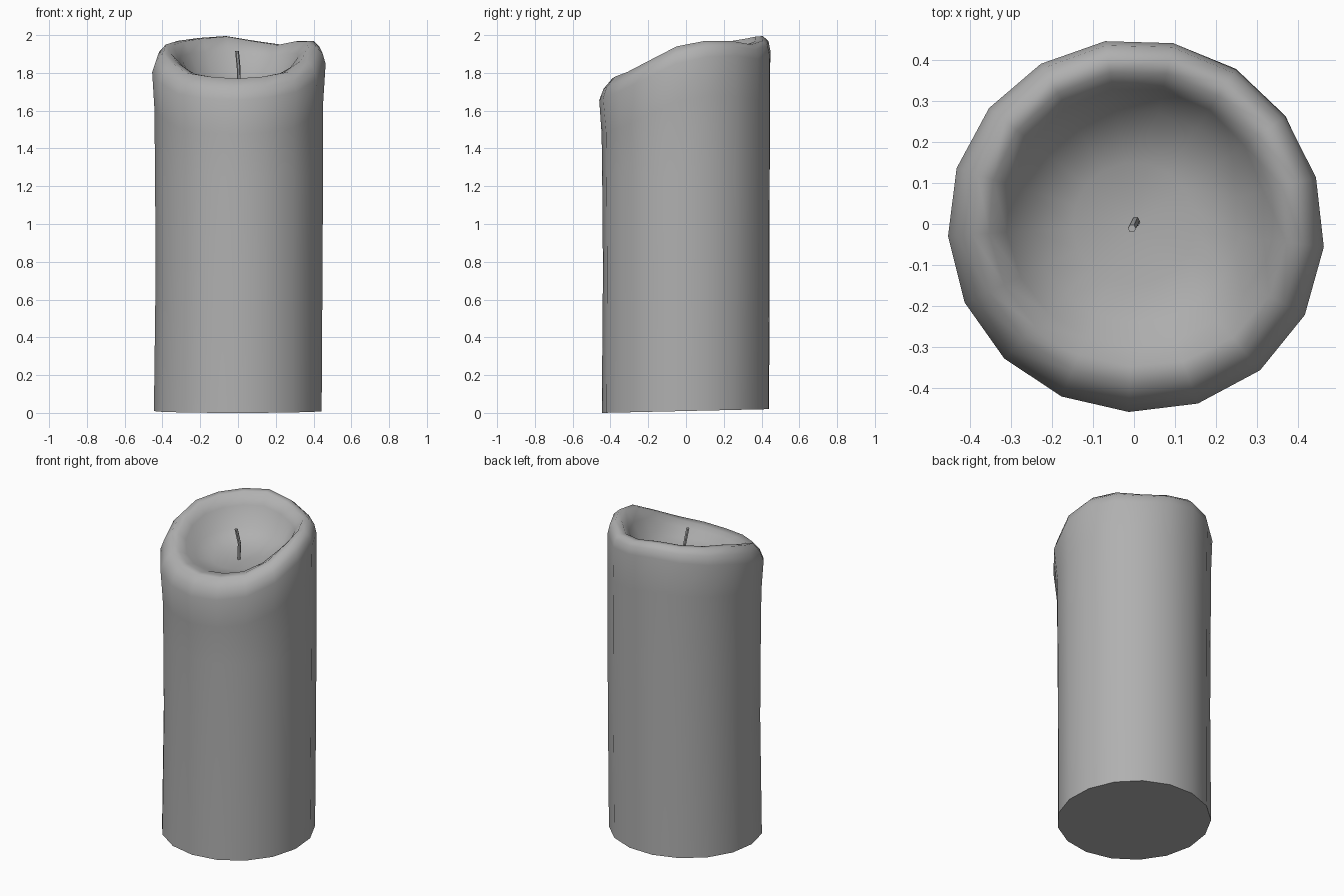
import bpy, bmesh
from math import sin, cos, radians
from mathutils import Vector

if "Cube" in bpy.data.objects:
    bpy.data.objects.remove(bpy.data.objects["Cube"])

SIDES = 17
# Height of the melted rim, counter-clockwise from just left of the back
CREST = [2.0, 1.99, 1.975, 1.955, 1.91, 1.86, 1.805, 1.785, 1.775,
         1.785, 1.81, 1.87, 1.945, 1.975, 1.975, 1.955, 1.975]


def lerp(a, b, t):
    return a + (b - a) * t


def bulge(a):
    """Swelling of the rim towards the front right."""
    return 0.018 * max(0, cos(a + radians(33))) ** 3


def ring(bm, radius, height):
    """One loop; radius and height are functions of (front weight, angle, rim height)."""
    verts = []
    for i in range(SIDES):
        a = radians(99 + i * 360 / SIDES)
        f = (1 - sin(a + radians(15))) / 2   # 1 at the front, 0 at the back
        r = radius(f, a)
        verts.append(bm.verts.new((r * cos(a), r * sin(a), height(f, a, CREST[i]))))
    return verts


wax = bpy.data.materials.new("grey_wax")
wax.diffuse_color = (0.435, 0.435, 0.435, 1)
wax.use_nodes = True
wax.node_tree.nodes["Principled BSDF"].inputs["Base Color"].default_value = wax.diffuse_color


def finish(bm, name, angle):
    bmesh.ops.recalc_face_normals(bm, faces=bm.faces)
    mesh = bpy.data.meshes.new(name)
    bm.to_mesh(mesh)
    bm.free()
    mesh.materials.append(wax)
    ob = bpy.data.objects.new(name, mesh)
    bpy.context.collection.objects.link(ob)
    bpy.ops.object.select_all(action='DESELECT')
    ob.select_set(True)
    bpy.context.view_layer.objects.active = ob
    bpy.ops.object.shade_smooth_by_angle(angle=radians(angle))
    return ob


def loft(bm, rings):
    for lo, hi in zip(rings, rings[1:]):
        n = len(lo)
        for i in range(n):
            j = (i + 1) % n
            bm.faces.new((lo[i], lo[j], hi[j], hi[i]))


# Wax body: outer wall, rolled rim and melted bowl in one skin
FLOOR = 1.72
bm = bmesh.new()
rings = [
    ring(bm, lambda f, a: 0.446, lambda f, a, c: 0.01 + 0.01 * sin(a)),
    ring(bm, lambda f, a: 0.448 - 0.008 * f + 0.006 * cos(a), lambda f, a, c: 0.75),
    ring(bm, lambda f, a: 0.450 - 0.006 * f + 0.006 * cos(a), lambda f, a, c: 1.25),
    ring(bm, lambda f, a: 0.451 - 0.004 * f + 0.005 * cos(a), lambda f, a, c: c - 0.3),
    ring(bm, lambda f, a: lerp(0.452, 0.457, f) + bulge(a), lambda f, a, c: c - lerp(0.08, 0.12, f)),
    ring(bm, lambda f, a: lerp(0.442, 0.434, f) + bulge(a), lambda f, a, c: c - lerp(0.03, 0.06, f)),
    ring(bm, lambda f, a: lerp(0.413, 0.388, f) + bulge(a), lambda f, a, c: c - 0.005),
    ring(bm, lambda f, a: lerp(0.375, 0.345, f) + bulge(a), lambda f, a, c: c - 0.008),
    ring(bm, lambda f, a: lerp(0.335, 0.30, f), lambda f, a, c: lerp(FLOOR, c, 0.72)),
    ring(bm, lambda f, a: lerp(0.28, 0.24, f), lambda f, a, c: lerp(FLOOR, c, 0.28)),
    ring(bm, lambda f, a: 0.15, lambda f, a, c: lerp(FLOOR, c, 0.06)),
]
loft(bm, rings)
bm.faces.new(rings[0])
centre = bm.verts.new((0, 0, FLOOR))
for i in range(SIDES):
    bm.faces.new((rings[-1][i], rings[-1][(i + 1) % SIDES], centre))
finish(bm, "wax_body", 60)

# Wick: thin bent six-sided rod
bm = bmesh.new()
path = [(0.005, 0.003, 1.70), (0.004, 0.008, 1.82), (-0.005, -0.011, 1.915)]
loops = []
for p in path:
    loops.append([bm.verts.new(Vector(p) + 0.010 * Vector((cos(k * 1.0472), sin(k * 1.0472), 0)))
                  for k in range(6)])
loft(bm, loops)
bm.faces.new(loops[0])
bm.faces.new(loops[-1])
finish(bm, "wick", 50)
